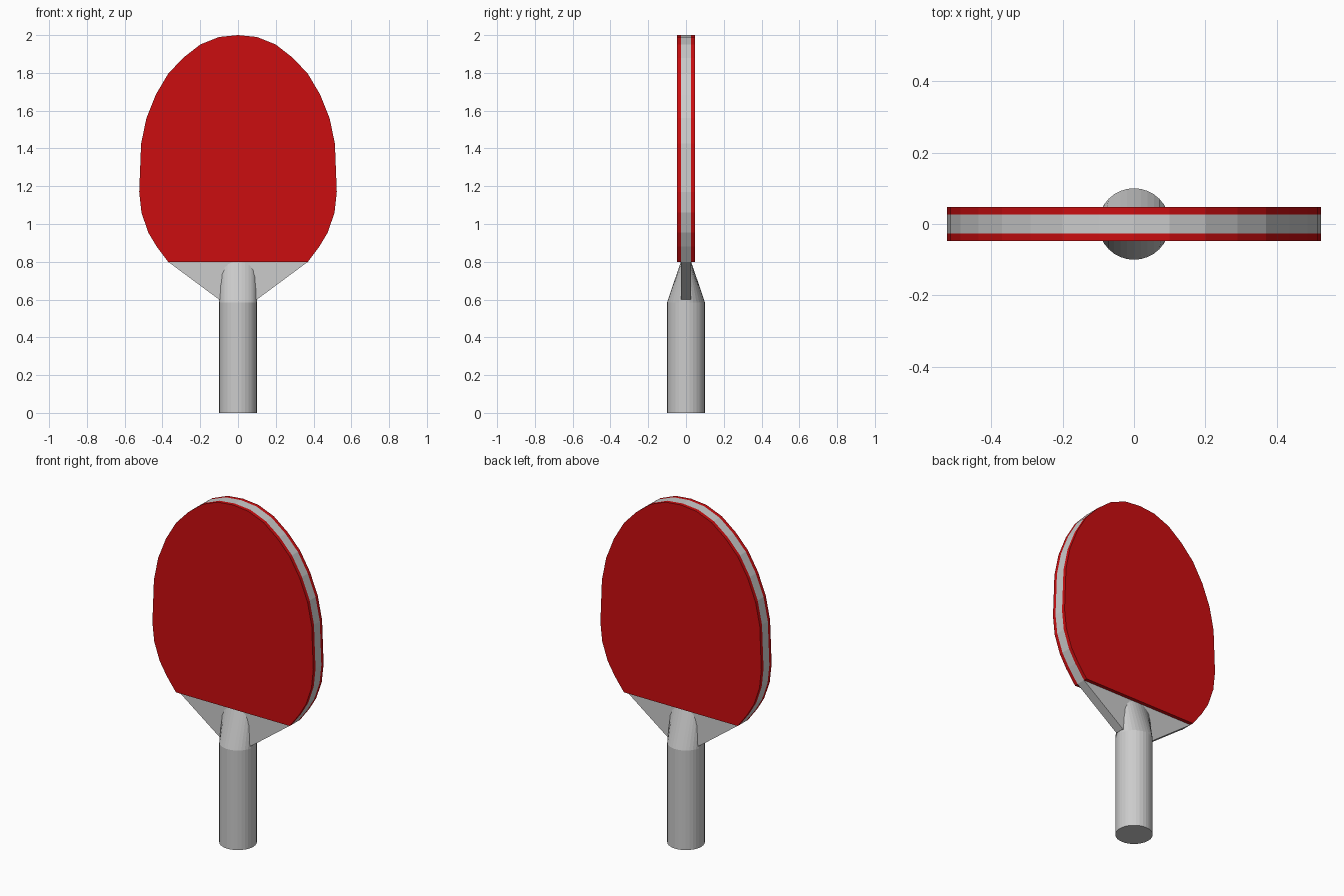
import bpy, bmesh
from math import sin, cos, tau

if "Cube" in bpy.data.objects:
    bpy.data.objects.remove(bpy.data.objects["Cube"])

# Right half of the blade outline (x, z), from the top down to the rubber's lower edge
HALF = [(0.10, 1.99), (0.20, 1.95), (0.29, 1.88), (0.37, 1.795), (0.435, 1.685),
        (0.485, 1.56), (0.513, 1.425), (0.523, 1.17), (0.511, 1.06),
        (0.475, 0.955), (0.43, 0.88), (0.37, 0.80)]


def finish(name, bm, mat=None):
    bmesh.ops.recalc_face_normals(bm, faces=bm.faces)
    mesh = bpy.data.meshes.new(name)
    bm.to_mesh(mesh)
    bm.free()
    obj = bpy.data.objects.new(name, mesh)
    bpy.context.collection.objects.link(obj)
    if mat:
        mesh.materials.append(mat)
    return obj


def slab(name, half, y0, y1, mat=None):
    """Mirror a half outline and extrude it from y0 to y1."""
    outline = [(0, 2.0)] + half + [(-x, z) for x, z in reversed(half)]
    bm = bmesh.new()
    face = bm.faces.new([bm.verts.new((x, y0, z)) for x, z in outline])
    ext = bmesh.ops.extrude_face_region(bm, geom=[face])["geom"]
    verts = [v for v in ext if isinstance(v, bmesh.types.BMVert)]
    bmesh.ops.translate(bm, verts=verts, vec=(0, y1 - y0, 0))
    return finish(name, bm, mat)


def loft(name, sections, sides=32):
    """Skin ellipses given as (rx, ry, z) and cap both ends."""
    bm = bmesh.new()
    rings = [[bm.verts.new((rx * cos(tau * i / sides), ry * sin(tau * i / sides), z))
              for i in range(sides)] for rx, ry, z in sections]
    for a, b in zip(rings, rings[1:]):
        for i in range(sides):
            j = (i + 1) % sides
            bm.faces.new((a[i], a[j], b[j], b[i]))
    bm.faces.new(rings[0])
    bm.faces.new(rings[-1])
    return finish(name, bm)


red = bpy.data.materials.new("red_rubber")
red.diffuse_color = (0.6, 0.004, 0.005, 1)
red.use_nodes = True
red.node_tree.nodes["Principled BSDF"].inputs["Base Color"].default_value = red.diffuse_color

# Wooden blade, tapering down into the handle
CORE, FACE = 0.027, 0.048
slab("blade_core", HALF + [(0.10, 0.60)], -CORE, CORE)

# Rubber sheets on both faces
slab("front_rubber", HALF, -FACE, -CORE, red)
slab("back_rubber", HALF, CORE, FACE, red)

# Round handle whose top flattens onto the blade
loft("handle", [(0.10, 0.10, 0), (0.10, 0.10, 0.585), (0.10, 0.0275, 0.80)])
